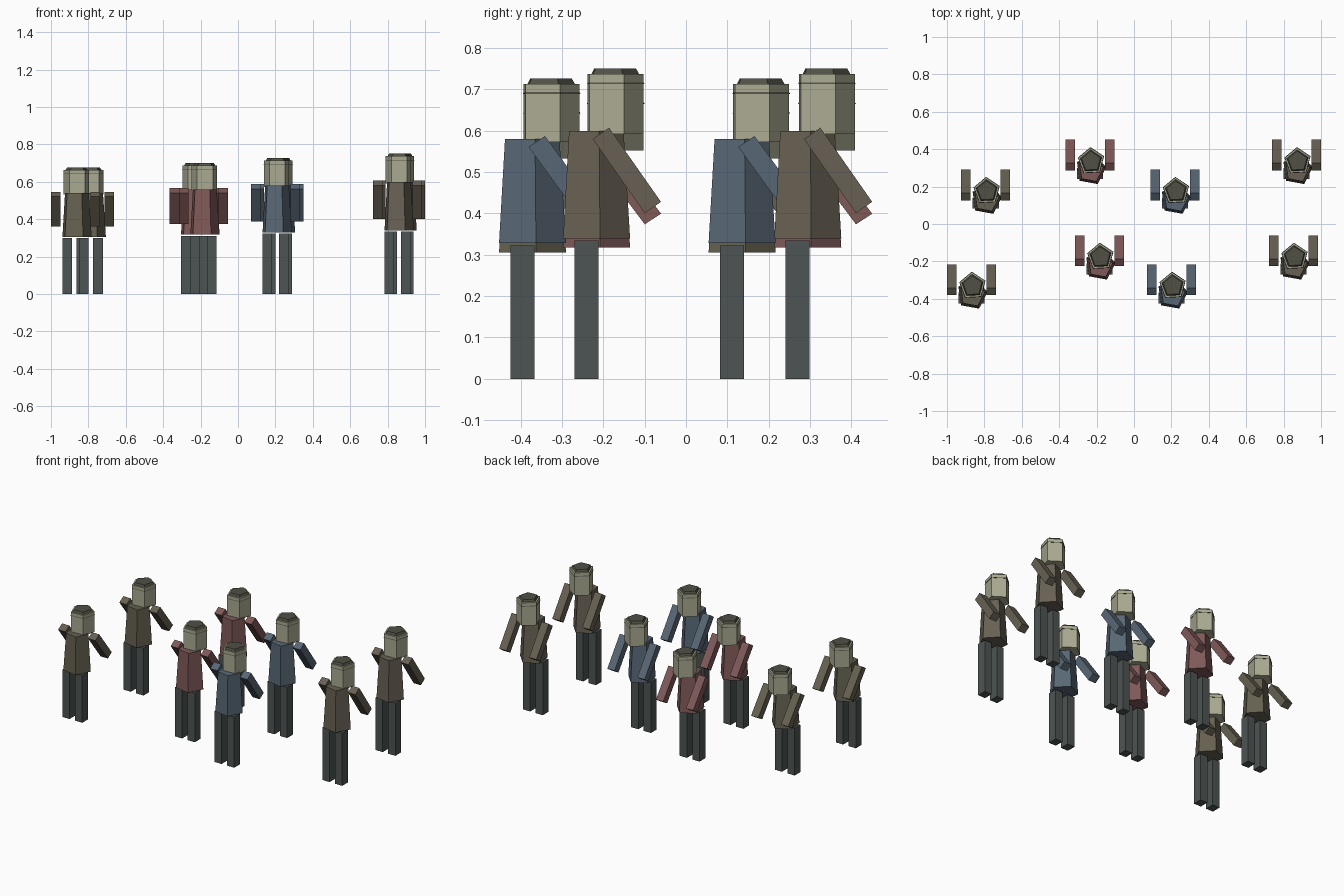
import bpy
from math import radians, sin, cos
from mathutils import Matrix, Vector

if "Cube" in bpy.data.objects:
    bpy.data.objects.remove(bpy.data.objects["Cube"])


def material(name, rgb):
    m = bpy.data.materials.new(name)
    m.diffuse_color = (*rgb, 1)
    m.use_nodes = True
    m.node_tree.nodes["Principled BSDF"].inputs["Base Color"].default_value = m.diffuse_color
    return m


SKIN = material("skin", (0.405, 0.405, 0.29))
HAIR = material("hair", (0.08, 0.08, 0.06))
TROUSER = material("trousers", (0.075, 0.09, 0.088))
OLIVE = material("olive_cloth", (0.130, 0.117, 0.080))
BROWN = material("brown_cloth", (0.137, 0.118, 0.088))
RED = material("red_cloth", (0.21, 0.10, 0.098))
BLUE = material("blue_cloth", (0.097, 0.135, 0.178))


def make(name, verts, faces, mat, place):
    mesh = bpy.data.meshes.new(name)
    mesh.from_pydata([place @ v for v in verts], [], faces)
    mesh.materials.append(mat)
    mesh.update()
    ob = bpy.data.objects.new(name, mesh)
    bpy.context.collection.objects.link(ob)


def frustum(name, mat, place, centre, z0, z1, r0, r1, turn):
    """Five-sided tapered prism, first corner turned from +x."""
    verts = []
    for z, r in ((z0, r0), (z1, r1)):
        for k in range(5):
            a = radians(turn + 72 * k)
            verts.append(Vector((centre[0] + 0.97 * r * cos(a), centre[1] + r * sin(a), z)))
    faces = [(k, (k + 1) % 5, 5 + (k + 1) % 5, 5 + k) for k in range(5)]
    faces += [(4, 3, 2, 1, 0), (5, 6, 7, 8, 9)]
    make(name, verts, faces, mat, place)


def box(name, mat, place, centre, size, tilt=0):
    """Box tilted about the x axis."""
    m = Matrix.Translation(centre) @ Matrix.Rotation(radians(tilt), 4, 'X')
    verts = [m @ Vector((x * size[0] / 2, y * size[1] / 2, z * size[2] / 2))
             for z in (-1, 1) for x, y in ((-1, -1), (1, -1), (1, 1), (-1, 1))]
    faces = [(3, 2, 1, 0), (4, 5, 6, 7)]
    faces += [(k, (k + 1) % 4, 4 + (k + 1) % 4, 4 + k) for k in range(4)]
    make(name, verts, faces, mat, place)


def person(x, y, height, cloth):
    place = Matrix.Translation((x, y, 0)) @ Matrix.Diagonal((1, 1, height, 1))
    # legs and arms in mirrored pairs
    for s, side in ((-1, "left"), (1, "right")):
        box(side + "_leg", TROUSER, place, (s * 0.0445, 0, 0.167), (0.051, 0.058, 0.334))
        box(side + "_arm", cloth, place, (s * 0.1055, 0.098, 0.504), (0.051, 0.048, 0.219), 35)
    # torso, head and hair
    frustum("torso", cloth, place, (0.004, 0.021), 0.340, 0.60, 0.086, 0.070, 8)
    frustum("head", SKIN, place, (0.006, 0.065), 0.592, 0.737, 0.0737, 0.0737, 21)
    frustum("hair", HAIR, place, (0.006, 0.065), 0.713, 0.751, 0.0760, 0.0550, 21)


# crowd: staggered rows, each column with its own height and clothing
crowd = [
    (-0.793, 0.111, 0.90, OLIVE), (-0.869, -0.396, 0.90, OLIVE),
    (-0.235, 0.270, 0.933, RED), (-0.185, -0.241, 0.933, RED),
    (0.219, 0.111, 0.967, BLUE), (0.201, -0.396, 0.967, BLUE),
    (0.869, 0.270, 1.0, BROWN), (0.853, -0.241, 1.0, BROWN),
]
for figure in crowd:
    person(*figure)
